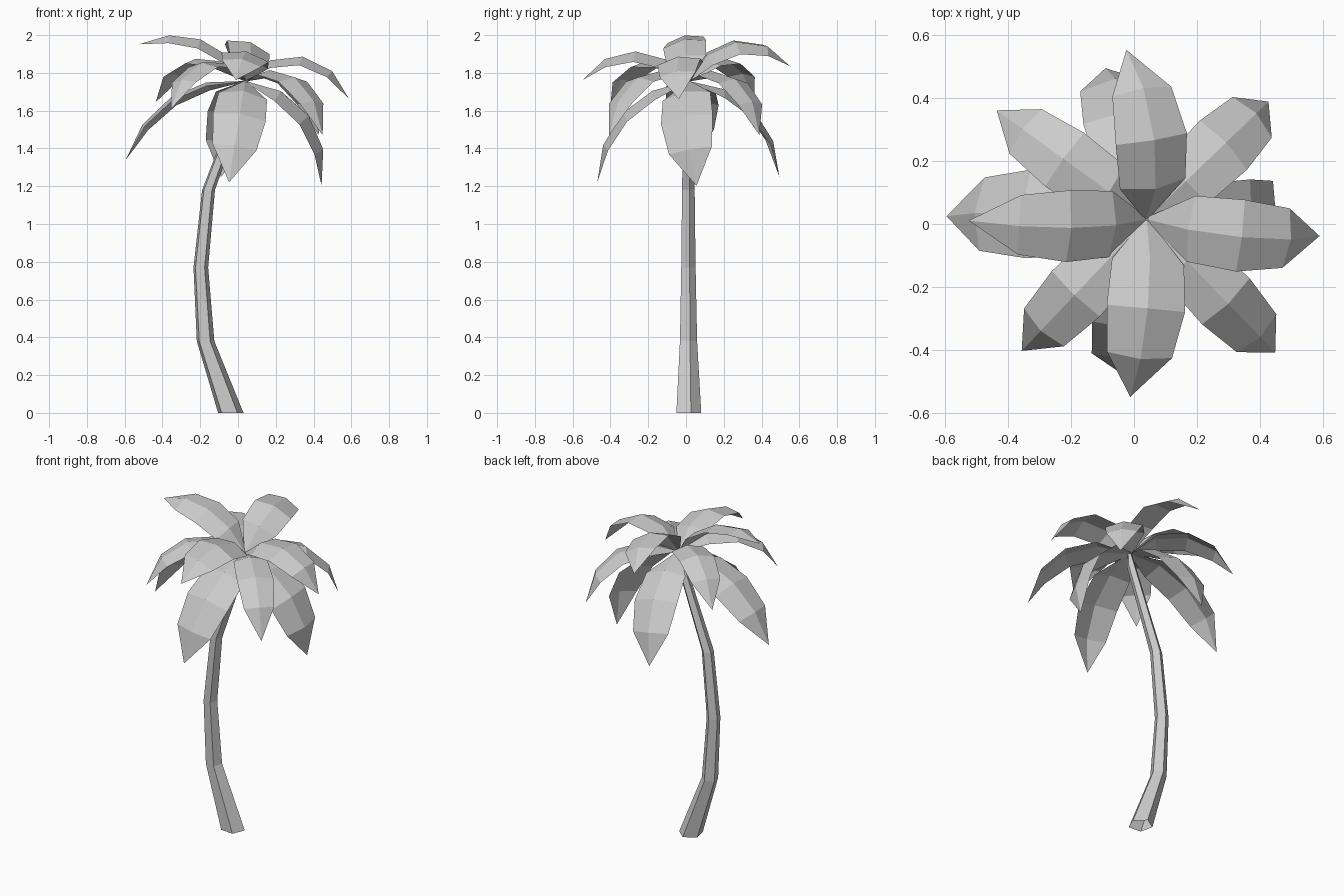
import bpy, bmesh, math
from math import radians, sin, cos
from mathutils import Matrix, Vector

old = bpy.data.objects.get("Cube")
if old:
    bpy.data.objects.remove(old, do_unlink=True)

# One plain grey for the whole tree
grey = bpy.data.materials.new("pale_grey")
grey.use_nodes = True
colour = (0.6, 0.6, 0.6, 1)
grey.diffuse_color = colour
grey.node_tree.nodes["Principled BSDF"].inputs["Base Color"].default_value = colour

CROWN = Vector((0.04, 0.015, 1.757))


def add_object(name, bm):
    mesh = bpy.data.meshes.new(name)
    bm.to_mesh(mesh)
    bm.free()
    mesh.materials.append(grey)
    obj = bpy.data.objects.new(name, mesh)
    bpy.context.collection.objects.link(obj)


def build_trunk(stations, sides=5, turn=radians(13)):
    """Five-sided tapering tube, open at the foot, through (x, z, radius) stations."""
    bm = bmesh.new()
    rings = []
    for x, z, r in stations:
        angles = [turn + math.tau * i / sides for i in range(sides)]
        rings.append([bm.verts.new((x + r * cos(a), 0.01 + r * sin(a), z)) for a in angles])
    for low, high in zip(rings, rings[1:]):
        for i in range(sides):
            j = (i + 1) % sides
            bm.faces.new((low[i], low[j], high[j], high[i]))
    bm.faces.new(rings[-1])
    add_object("trunk", bm)


def build_frond(name, heading, pitch, bend, roll, length, breadth):
    """Creased leaf: a drooping ridge with a lower edge on either side."""
    bm = bmesh.new()
    pose = (Matrix.Translation(CROWN) @ Matrix.Rotation(radians(heading), 4, "Z")
            @ Matrix.Rotation(radians(-pitch), 4, "Y") @ Matrix.Rotation(radians(roll), 4, "X"))
    point, rows = Vector((0, 0, 0)), []
    for i, share in enumerate((0.06, 0.92, 1, 0.83, 0)):
        # the crease hangs square to the ridge at each station
        tilt = radians(bend) * max(i - 0.5, 0)
        half = share * breadth
        down = Vector((-sin(tilt), 0, -cos(tilt))) * half * 0.25
        side = Vector((0, half, 0))
        spots = [point] if half == 0 else [point + down + side, point, point + down - side]
        rows.append([bm.verts.new(pose @ p) for p in spots])
        step = radians(bend) * i
        point = point + Vector((cos(step), 0, -sin(step))) * length
    for a, b in zip(rows, rows[1:]):
        for k in range(2):
            if len(b) == 1:
                bm.faces.new((a[k], a[k + 1], b[0]))
            else:
                bm.faces.new((a[k], a[k + 1], b[k + 1], b[k]))
    bmesh.ops.recalc_face_normals(bm, faces=bm.faces)
    bm.normal_update()
    if sum(f.normal.z for f in bm.faces) < 0:
        bmesh.ops.reverse_faces(bm, faces=bm.faces)
    add_object(name, bm)


build_trunk([(-0.04, 0, 0.071), (-0.173, 0.38, 0.049), (-0.198, 0.77, 0.041),
             (-0.157, 1.18, 0.036), (0.027, 1.68, 0.027), (0.043, 1.76, 0.012)])

# Fronds: heading, starting pitch, bend per joint, roll, joint length, half width
fronds = {
    "upper_frond_back": (73.5, 54, 33, 31, 0.17, 0.12),
    "upper_frond_right": (191.5, 54, 24, -18, 0.167, 0.116),
    "upper_frond_left": (-14, 39, 33, 11, 0.174, 0.116),
    "upper_frond_front": (-85, 43, 29, -15, 0.167, 0.127),
    "middle_frond_front_right": (-133.5, 32, 31, 0, 0.18, 0.105),
    "middle_frond_back_right": (144, 35, 30.5, 0, 0.18, 0.105),
    "middle_frond_front_left": (-46, 17.5, 29, 0, 0.193, 0.105),
    "middle_frond_back_left": (44, 17, 30, 0, 0.182, 0.108),
    "lower_frond_right": (176, -2, 21, 5, 0.207, 0.141),
    "lower_frond_left": (-6, -16, 26, 11, 0.196, 0.141),
    "lower_frond_back": (99, -13, 22, 8, 0.195, 0.138),
    "lower_frond_front": (-93, -15, 22, -9, 0.2, 0.141),
}
for name, shape in fronds.items():
    build_frond(name, *shape)
